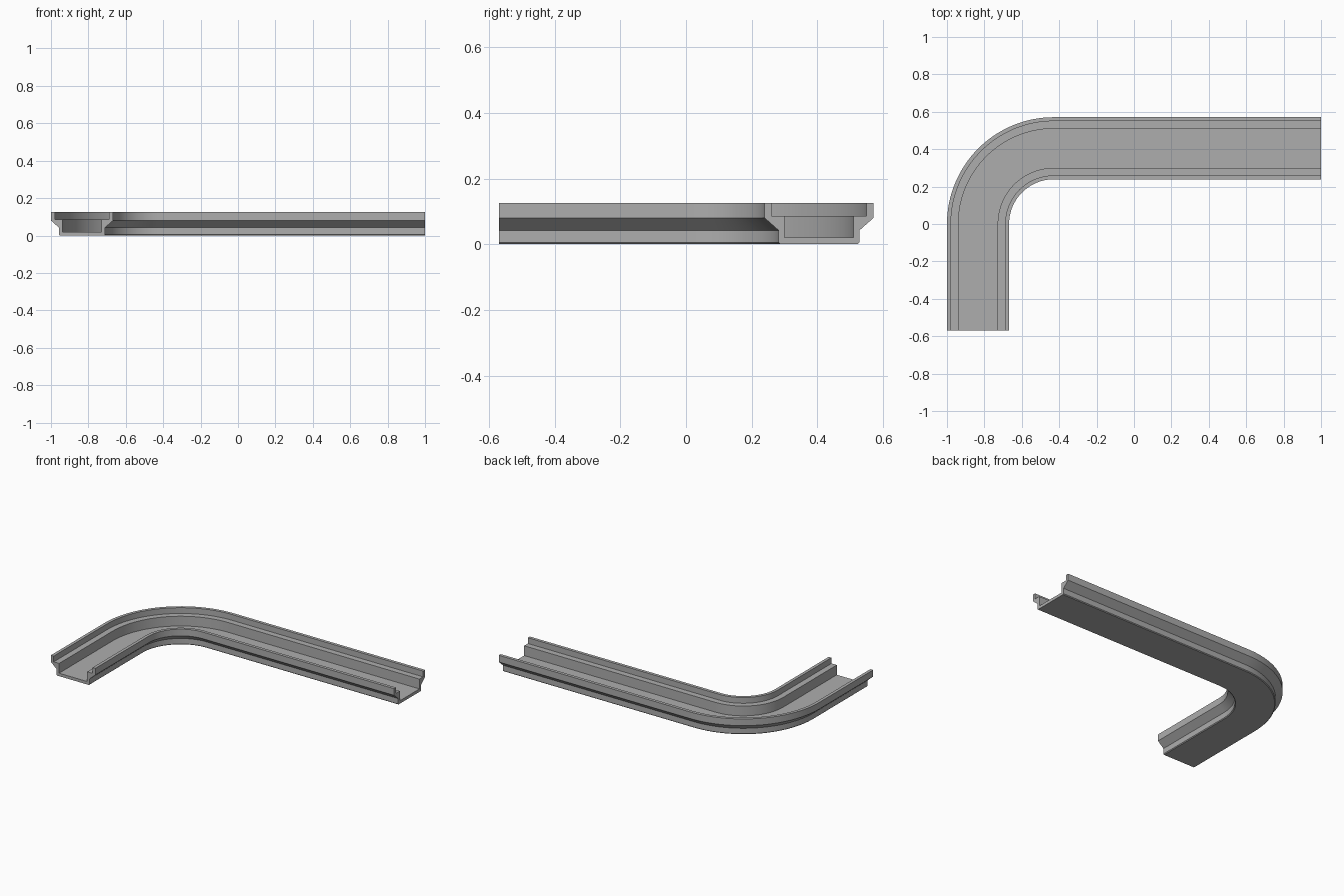
import bpy, bmesh, math

if "Cube" in bpy.data.objects:
    bpy.data.objects.remove(bpy.data.objects["Cube"])

grey = bpy.data.materials.new("plain grey")
grey.diffuse_color = (0.42, 0.42, 0.42, 1)
grey.use_nodes = True
grey.node_tree.nodes["Principled BSDF"].inputs["Base Color"].default_value = grey.diffuse_color

# Half cross-section of the channel: (offset from centreline, height)
half = [(0.118, 0.0), (0.123, 0.005), (0.123, 0.042), (0.166, 0.08),
        (0.166, 0.125), (0.145, 0.125), (0.145, 0.086), (0.105, 0.086),
        (0.105, 0.02)]
profile = half + [(-o, z) for o, z in reversed(half)]

# Centreline stations: (x, y, outward normal angle); short leg, bend, long leg
CX, CY, R, SEGS = -0.429, 0.0, 0.405, 32
stations = [(CX - R, -0.57, math.pi)]
for i in range(SEGS + 1):
    a = math.pi - i / SEGS * math.pi / 2
    stations.append((CX + R * math.cos(a), CY + R * math.sin(a), a))
stations.append((1.0, CY + R, math.pi / 2))

# Sweep the section along the stations
bm = bmesh.new()
rings = [[bm.verts.new((x + o * math.cos(a), y + o * math.sin(a), z))
          for o, z in profile] for x, y, a in stations]
n = len(profile)
for r0, r1 in zip(rings, rings[1:]):
    for i in range(n):
        j = (i + 1) % n
        bm.faces.new((r0[i], r0[j], r1[j], r1[i]))

# Flat end caps
bm.faces.new(rings[0])
bm.faces.new(rings[-1][::-1])
bmesh.ops.recalc_face_normals(bm, faces=bm.faces)

mesh = bpy.data.meshes.new("curved_channel")
bm.to_mesh(mesh)
bm.free()
mesh.materials.append(grey)
channel = bpy.data.objects.new("curved_channel", mesh)
bpy.context.collection.objects.link(channel)

# Smooth bend, crisp section edges
bpy.context.view_layer.objects.active = channel
channel.select_set(True)
bpy.ops.object.shade_smooth_by_angle(angle=math.radians(30))
